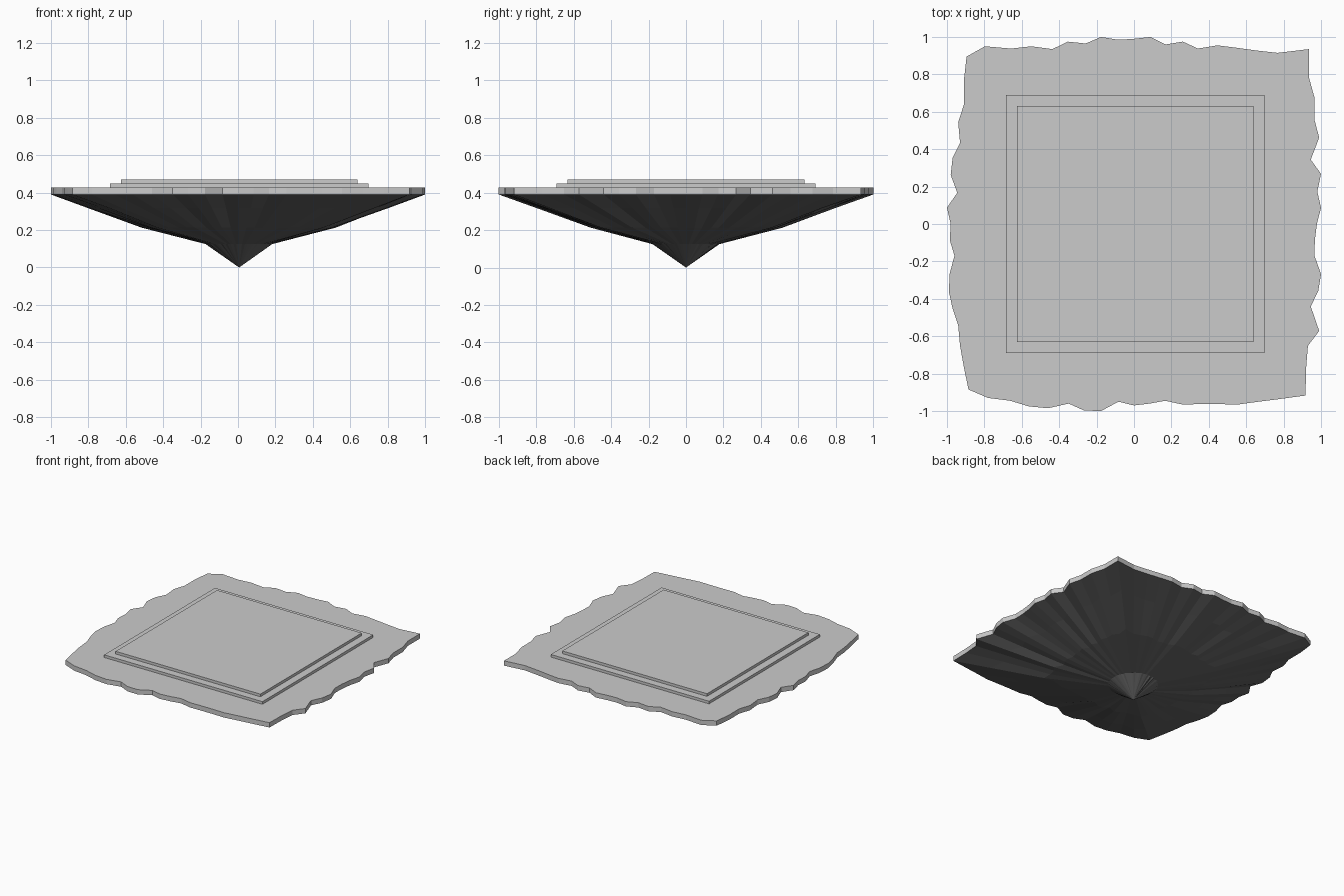
import bpy, bmesh, math, random

if "Cube" in bpy.data.objects:
    bpy.data.objects.remove(bpy.data.objects["Cube"])

random.seed(4)

# Rim distance from the centre, measured square to each side, every 5 degrees
RIGHT = [.92, .93, .99, .945, .985, 1, .965, .967, .978, 1, .98, 1, .945, .99, .965, .965, .935, .935]
BACK = [.915, .928, .943, .955, .938, .975, .96, 1, .99, .985, 1, .965, .975, .935, .95, .938, .95, .895]
LEFT = [.91, .91, .94, .93, .97, .98, .945, 1, .98, .985, .96, .985, .99, .97, .94, .93, .91, .885]
FRONT = [.93, .945, .975, .985, .96, .997, 1, .95, .97, .96, .945, .965, .963, .963, .965, .95, .935, .917]
CX = 0.006


def make(name, bm):
    bmesh.ops.recalc_face_normals(bm, faces=bm.faces)
    mesh = bpy.data.meshes.new(name)
    bm.to_mesh(mesh)
    bm.free()
    ob = bpy.data.objects.new(name, mesh)
    bpy.context.collection.objects.link(ob)
    return ob


def bridge(bm, a, b):
    n = len(a)
    for i in range(n):
        j = (i + 1) % n
        bm.faces.new((a[i], a[j], b[j], b[i]))


# Ragged rim outline in polar form
rim = []
for i, d in enumerate(RIGHT + BACK + LEFT + FRONT):
    a = math.radians(-40 + 5 * i)
    rim.append((a, d / max(abs(math.cos(a)), abs(math.sin(a)))))


def ring(bm, t, z, jitter=0.0):
    """Ring blended from a small circle (t=0) to the rim outline (t=1)."""
    verts = []
    for a, r in rim:
        rr = (0.175 + (r - 0.175) * t) * (1 + random.uniform(-jitter, jitter))
        ox = CX * (1 - t)
        verts.append(bm.verts.new((ox + rr * math.cos(a), rr * math.sin(a), z)))
    return verts


# Ground slab with its cut edge
bm = bmesh.new()
low, top = ring(bm, 1, 0.39), ring(bm, 1, 0.428)
bridge(bm, low, top)
bm.faces.new(top)
make("ground_slab", bm)

# Rocky underside tapering to a point
bm = bmesh.new()
rings = [ring(bm, 1, 0.39), ring(bm, 0.75, 0.317, 0.015),
         ring(bm, 0.4, 0.213, 0.03), ring(bm, 0, 0.125, 0.03)]
for a, b in zip(rings, rings[1:]):
    bridge(bm, a, b)
tip = bm.verts.new((CX, 0, 0))
last = rings[-1]
for i in range(len(last)):
    bm.faces.new((last[i], last[(i + 1) % len(last)], tip))
rock = make("rock_underside", bm)
mat = bpy.data.materials.new("dark_rock")
mat.diffuse_color = (0.13, 0.13, 0.13, 1)
mat.use_nodes = True
mat.node_tree.nodes["Principled BSDF"].inputs["Base Color"].default_value = mat.diffuse_color
# open top is sealed by the slab; make sure normals face outward
bm = bmesh.new()
bm.from_mesh(rock.data)
if sum(f.normal.z for f in bm.faces) > 0:
    bmesh.ops.reverse_faces(bm, faces=bm.faces)
bm.to_mesh(rock.data)
bm.free()
rock.data.materials.append(mat)

# Two stepped square plates on top
for name, half, z0, z1 in (("lower_plate", 0.691, 0.428, 0.449),
                           ("upper_plate", 0.632, 0.449, 0.47)):
    bm = bmesh.new()
    bmesh.ops.create_cube(bm, size=1)
    bmesh.ops.scale(bm, vec=(2 * half, 2 * half, z1 - z0), verts=bm.verts)
    bmesh.ops.translate(bm, vec=(CX, 0, (z0 + z1) / 2), verts=bm.verts)
    make(name, bm)
